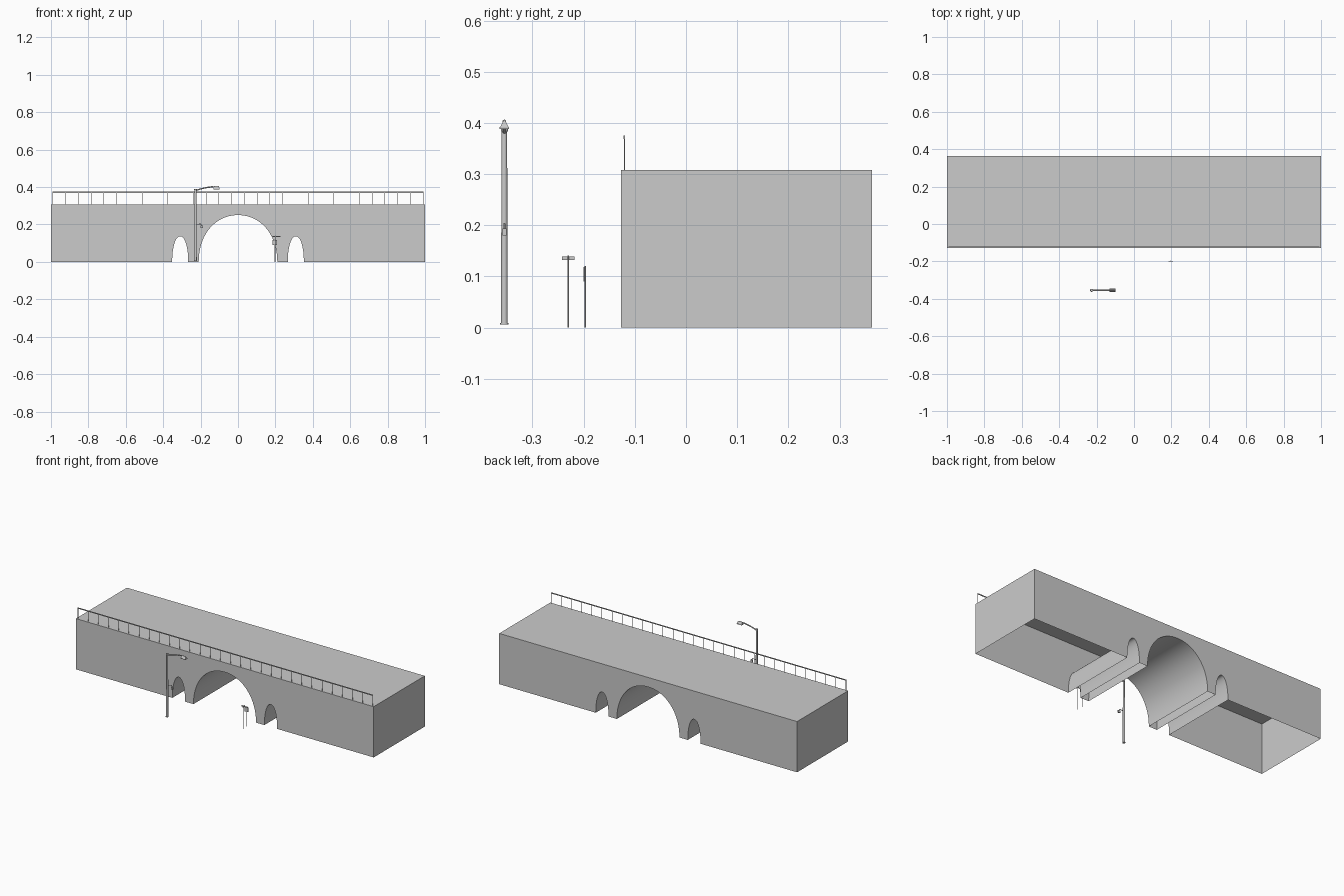
import bpy, bmesh, math
from mathutils import Vector

if "Cube" in bpy.data.objects:
    bpy.data.objects.remove(bpy.data.objects["Cube"])


def finish(name, bm, smooth=False):
    bmesh.ops.recalc_face_normals(bm, faces=bm.faces)
    me = bpy.data.meshes.new(name)
    bm.to_mesh(me)
    bm.free()
    ob = bpy.data.objects.new(name, me)
    bpy.context.collection.objects.link(ob)
    if smooth:
        bpy.ops.object.select_all(action='DESELECT')
        bpy.context.view_layer.objects.active = ob
        ob.select_set(True)
        bpy.ops.object.shade_smooth_by_angle(angle=math.radians(35))
    return ob


def add_box(bm, x0, x1, y0, y1, z0, z1):
    vs = bmesh.ops.create_cube(bm, size=1)['verts']
    for v in vs:
        v.co = Vector(((x0 + x1) / 2 + v.co.x * (x1 - x0),
                       (y0 + y1) / 2 + v.co.y * (y1 - y0),
                       (z0 + z1) / 2 + v.co.z * (z1 - z0)))
    return vs


def add_rod(bm, a, b, r1, r2=None, sides=12):
    a, b = Vector(a), Vector(b)
    d = b - a
    vs = bmesh.ops.create_cone(bm, cap_ends=True, segments=sides, radius1=r1,
                               radius2=r1 if r2 is None else r2, depth=d.length)['verts']
    rot = d.to_track_quat('Z', 'Y')
    for v in vs:
        v.co = rot @ v.co + (a + b) / 2


def arch(cx, a, h, n, power):
    # superellipse arch from left foot to right foot
    pts = []
    for i in range(n + 1):
        t = math.pi * (1 - i / n)
        c, s = math.cos(t), max(0.0, math.sin(t))
        if i in (0, n):
            s = 0.0
        pts.append((cx + math.copysign(abs(c) ** (2 / power), c) * a, h * s ** (2 / power)))
    return pts


# bridge body: arched profile swept in depth, hollow and open underneath
Y0, Y1, TOP = -0.127, 0.363, 0.308
profile = [(-1, TOP), (-1, 0)]
profile += arch(-0.309, 0.043, 0.137, 24, 2.1)
profile += arch(0, 0.21, 0.25, 48, 2.1)
profile += arch(0.309, 0.043, 0.137, 24, 2.1)
profile += [(1, 0), (1, TOP)]
bm = bmesh.new()
front = [bm.verts.new((x, Y0, z)) for x, z in profile]
back = [bm.verts.new((x, Y1, z)) for x, z in profile]
bm.faces.new(front)
bm.faces.new(back[::-1])
for i in range(len(profile)):
    j = (i + 1) % len(profile)
    if profile[i][1] == 0 and profile[j][1] == 0:
        continue
    bm.faces.new((front[i], front[j], back[j], back[i]))
finish("bridge_body", bm, True)

# railing along the front edge
bm = bmesh.new()
for i in range(30):
    x = -0.99 + 1.98 * i / 29
    add_box(bm, x - 0.001, x + 0.001, -0.1215, -0.1195, TOP, 0.37)
add_box(bm, -0.991, 0.991, -0.122, -0.119, 0.369, 0.375)
finish("railing", bm)

# street lamp pole with base plate
LX, LY = -0.227, -0.355
bm = bmesh.new()
add_rod(bm, (LX, LY, 0.006), (LX, LY, 0.009), 0.008, sides=20)
add_rod(bm, (LX, LY, 0.009), (LX, LY, 0.385), 0.0065, 0.0055, 20)
add_rod(bm, (LX, LY, 0.383), (LX, LY, 0.39), 0.007, sides=20)
finish("lamp_pole", bm, True)

# curved lamp arm
bm = bmesh.new()
arm = [(-0.227, 0.381), (-0.2, 0.390), (-0.17, 0.397), (-0.13, 0.403)]
for (xa, za), (xb, zb) in zip(arm, arm[1:]):
    add_rod(bm, (xa, LY, za), (xb, LY, zb), 0.0035)
finish("lamp_arm", bm, True)

# lamp head: tray with a ridged hood
bm = bmesh.new()
add_box(bm, -0.132, -0.098, LY - 0.009, LY + 0.009, 0.388, 0.392)
for v in add_box(bm, -0.132, -0.098, LY - 0.008, LY + 0.008, 0.392, 0.405):
    if v.co.z > 0.4:
        v.co.y = LY + (v.co.y - LY) * 0.2
        v.co.x = -0.115 + (v.co.x + 0.115) * 0.75
finish("lamp_head", bm)

# small bracket lamp on the pole
bm = bmesh.new()
add_rod(bm, (LX, LY, 0.2), (-0.198, LY, 0.203), 0.0018, sides=8)
add_rod(bm, (-0.198, LY, 0.203), (-0.193, LY, 0.192), 0.0018, sides=8)
add_box(bm, -0.2, -0.187, LY - 0.004, LY + 0.004, 0.18, 0.194)
finish("pole_bracket", bm)

# signpost with two crossed plates
bm = bmesh.new()
add_rod(bm, (0.2, -0.23, 0), (0.2, -0.23, 0.141), 0.0015, sides=10)
add_box(bm, 0.184, 0.228, -0.2306, -0.2294, 0.132, 0.139)
add_box(bm, 0.1994, 0.2006, -0.242, -0.218, 0.132, 0.139)
finish("crossed_signpost", bm)

# small signpost with a facing panel
bm = bmesh.new()
add_rod(bm, (0.197, -0.197, 0), (0.197, -0.197, 0.12), 0.0018, sides=10)
add_box(bm, 0.184, 0.208, -0.2, -0.1985, 0.09, 0.118)
finish("panel_signpost", bm)
